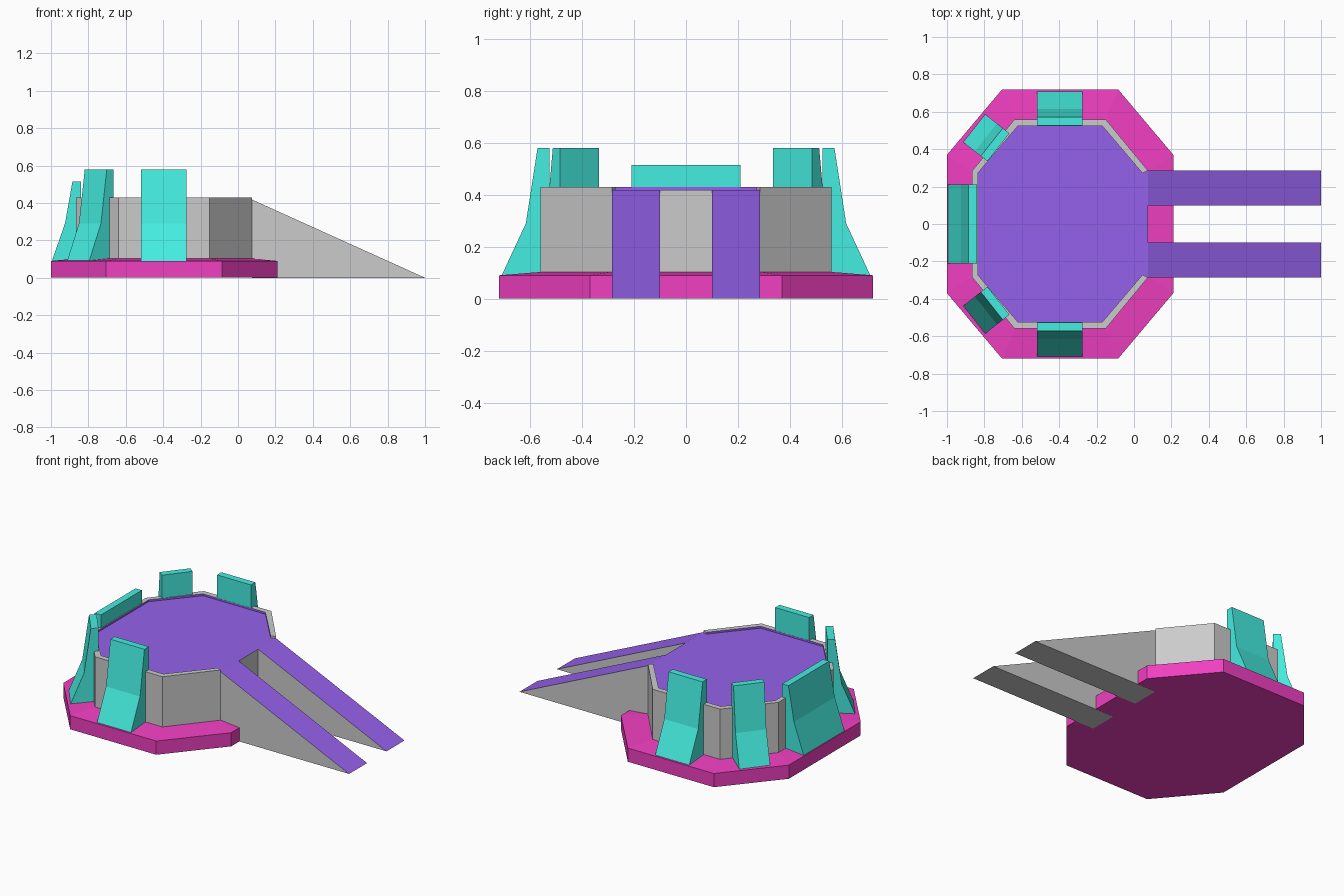
import bpy
from mathutils import Vector

if "Cube" in bpy.data.objects:
    bpy.data.objects.remove(bpy.data.objects["Cube"])

MAGENTA = (0.87, 0.05, 0.53, 1)
TEAL = (0.06, 0.85, 0.75, 1)
PURPLE = (0.30, 0.12, 0.83, 1)
mats = {}


def material(name, color):
    if name not in mats:
        mats[name] = bpy.data.materials.new(name)
        mats[name].diffuse_color = color
    return mats[name]


def build(name, verts, faces, mat=None):
    mesh = bpy.data.meshes.new(name)
    mesh.from_pydata([tuple(v) for v in verts], [], faces)
    mesh.update()
    ob = bpy.data.objects.new(name, mesh)
    bpy.context.collection.objects.link(ob)
    if mat:
        mesh.materials.append(material(*mat))
    return ob


def octagon(x0, x3, x2, x1, b, c, z):
    """Counter-clockwise octagon; edge 0 is the ramp side at +x."""
    return [(x, y, z) for x, y in ((x1, -b), (x1, b), (x2, c), (x3, c),
                                   (x0, b), (x0, -b), (x3, -c), (x2, -c))]


def bridge(a, b, skip=()):
    """Quads joining ring number a to ring number b."""
    return [(a * 8 + i, a * 8 + (i + 1) % 8, b * 8 + (i + 1) % 8, b * 8 + i)
            for i in range(8) if i not in skip]


base_args = (-1, -0.705, -0.085, 0.21, 0.37, 0.72)
wall_args = (-0.865, -0.638, -0.152, 0.075, 0.285, 0.56)
inner_args = (-0.835, -0.62, -0.17, 0.045, 0.272, 0.525)
DECK, RIM = 0.418, 0.43

# base plinth with gently sloping top
rings = octagon(*base_args, 0.001) + octagon(*base_args, 0.09) + octagon(*wall_args, 0.103)
build("base", rings, bridge(0, 1) + bridge(1, 2) + [tuple(range(7, -1, -1))],
      ("magenta", MAGENTA))

# grey wall and rim, open on the ramp side
rings = octagon(*wall_args, 0.10) + octagon(*wall_args, RIM) + octagon(*inner_args, RIM)
n = len(rings)
rings += [(0.075, -0.285, DECK), (0.075, 0.285, DECK),
          (0.045, -0.272, DECK), (0.045, 0.272, DECK)]
build("wall", rings, bridge(0, 1, (0,)) + bridge(1, 2, (0,)) +
      [(0, 1, n + 1, n), (n, n + 2, 16, 8)[::-1], (n + 1, 9, 17, n + 3)[::-1]])

# recessed deck and its lip
rings = octagon(*inner_args, RIM) + octagon(*inner_args, DECK)
rings += [(0.075, -0.285, DECK), (0.075, 0.285, DECK)]
build("deck", rings, bridge(0, 1, (0,)) + [(8, 16, 17, 9, 10, 11, 12, 13, 14, 15)],
      ("purple", PURPLE))

# twin ramps: grey wedge with coloured running surface
for side, (y0, y1) in (("left", (0.10, 0.285)), ("right", (-0.285, -0.10))):
    v = [p for y in (y0, y1) for p in ((0.075, y, 0), (1, y, 0), (0.075, y, DECK))]
    build("ramp_body_" + side, v, [(0, 1, 2), (3, 5, 4), (0, 3, 4, 1)])
    build("ramp_surface_" + side, v, [(1, 4, 5, 2)], ("purple", PURPLE))


def buttress(name, center, out, width, foot, knee, top):
    """Tapered merlon: profile (distance outward, z) swept across its width."""
    out = Vector((out[0], out[1], 0)).normalized()
    along = Vector((-out.y, out.x, 0))
    c = Vector((center[0], center[1], 0))
    prof = [(0, 0.09), (foot, 0.09), (knee, 0.29), (0.045, top), (0, top)]
    v = [c + out * d + along * s * width / 2 + Vector((0, 0, z))
         for s in (-1, 1) for d, z in prof]
    faces = [(0, 1, 2, 3, 4), (9, 8, 7, 6, 5)]
    faces += [(i, i + 5, (i + 1) % 5 + 5, (i + 1) % 5) for i in range(5)]
    build(name, v, faces, ("teal", TEAL))


# five buttresses around the closed sides
buttress("buttress_end", (-0.84, 0), (-1, 0), 0.42, 0.155, 0.085, 0.515)
for s, label in ((1, "back"), (-1, "front")):
    buttress("buttress_" + label, (-0.397, s * 0.526), (0, s), 0.245, 0.183, 0.09, 0.58)
    buttress("buttress_corner_" + label, (-0.725, s * 0.41), (-0.785, s * 0.62),
             0.19, 0.165, 0.085, 0.58)

for m in bpy.data.materials:
    if m.users and not m.is_grease_pencil:
        m.use_nodes = True
        m.node_tree.nodes["Principled BSDF"].inputs["Base Color"].default_value = m.diffuse_color
